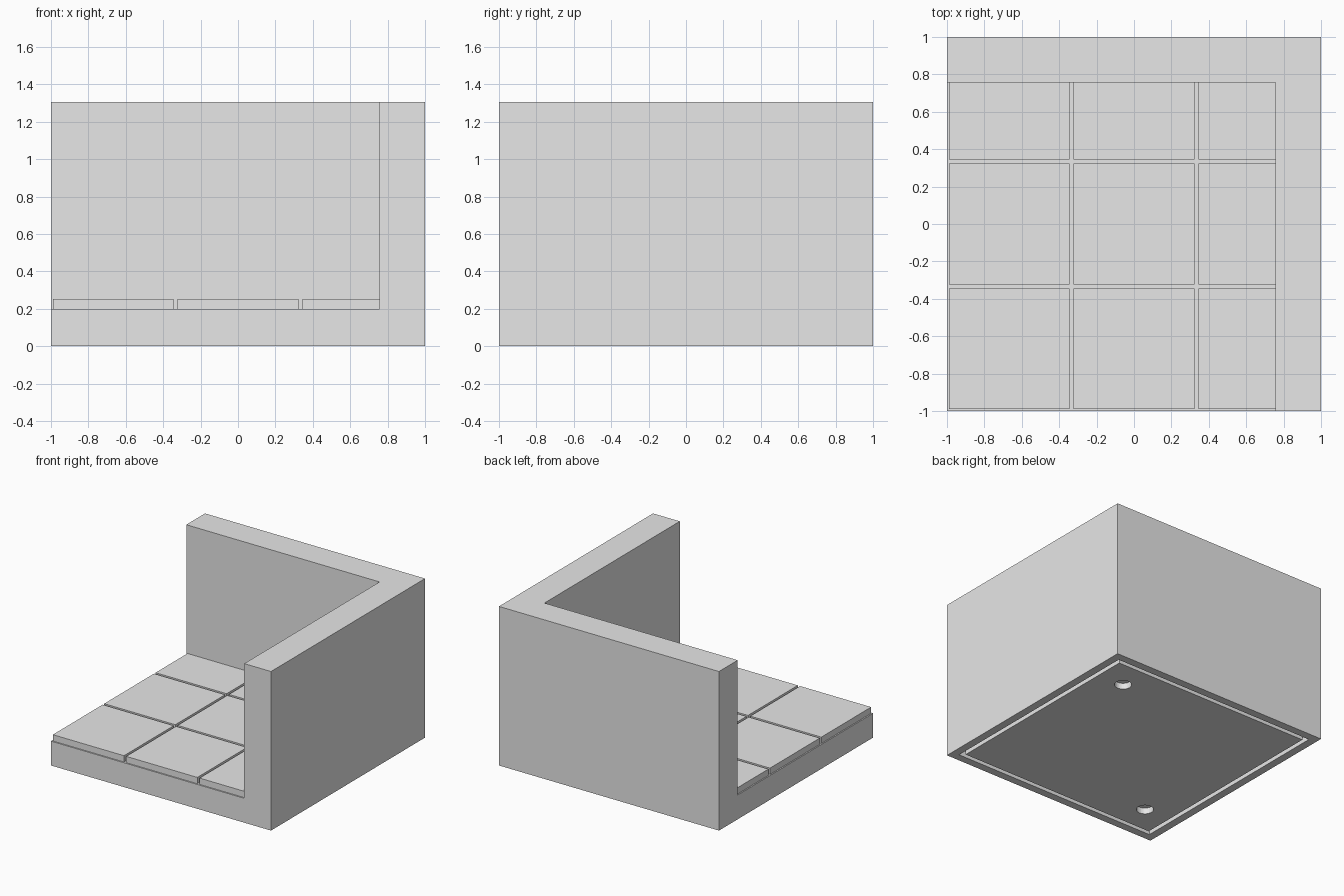
import bpy

if "Cube" in bpy.data.objects:
    bpy.data.objects.remove(bpy.data.objects["Cube"], do_unlink=True)

HEIGHT = 1.307      # top of the walls
SLAB = 0.2          # top of the base slab
TILE_TOP = 0.252
WALL = 0.757        # inner face of both walls

grey = bpy.data.materials.new("plain grey")
grey.use_nodes = True
grey.diffuse_color = (0.8, 0.8, 0.8, 1)
grey.node_tree.nodes["Principled BSDF"].inputs["Base Color"].default_value = (0.8, 0.8, 0.8, 1)


def box(name, low, high):
    """Box between two opposite corners."""
    bpy.ops.mesh.primitive_cube_add(size=1)
    ob = bpy.context.object
    ob.name = name
    for v in ob.data.vertices:
        v.co = [(a + b) / 2 + c * (b - a) for a, b, c in zip(low, high, v.co)]
    ob.data.materials.append(grey)
    return ob


def cut(target, cutter):
    """Subtract the cutter from the target, then discard the cutter."""
    cutter.hide_render = True
    mod = target.modifiers.new("cut", 'BOOLEAN')
    mod.operation = 'DIFFERENCE'
    mod.solver = 'EXACT'
    mod.object = cutter
    bpy.ops.object.select_all(action='DESELECT')
    bpy.context.view_layer.objects.active = target
    target.select_set(True)
    bpy.ops.object.modifier_apply(modifier=mod.name)
    bpy.data.objects.remove(cutter, do_unlink=True)


# Base slab with two walls meeting at the back left corner
body = box("base_and_walls", (-1, -1, 0), (1, 1, HEIGHT))
cut(body, box("room_cutter", (-2, -2, SLAB), (WALL, WALL, 2)))

# Square groove under the base
outer, inner = 0.935, 0.9
groove = box("groove_cutter", (-outer, -outer, -0.1), (outer, outer, 0.05))
cut(groove, box("groove_core", (-inner, -inner, -0.5), (inner, inner, 0.5)))
cut(body, groove)

# Two round sockets under opposite corners
for p in (-0.667, 0.667):
    bpy.ops.mesh.primitive_cylinder_add(vertices=32, radius=0.065, depth=0.1, location=(p, p, 0))
    cut(body, bpy.context.object)

# Floor tiles, trimmed where they meet the walls
PITCH, HALF = 2 / 3, 0.323
for i in (-1, 0, 1):
    for j in (-1, 0, 1):
        x, y = i * PITCH, j * PITCH
        box("floor_tile", (x - HALF, y - HALF, SLAB),
            (min(x + HALF, WALL), min(y + HALF, WALL), TILE_TOP))
